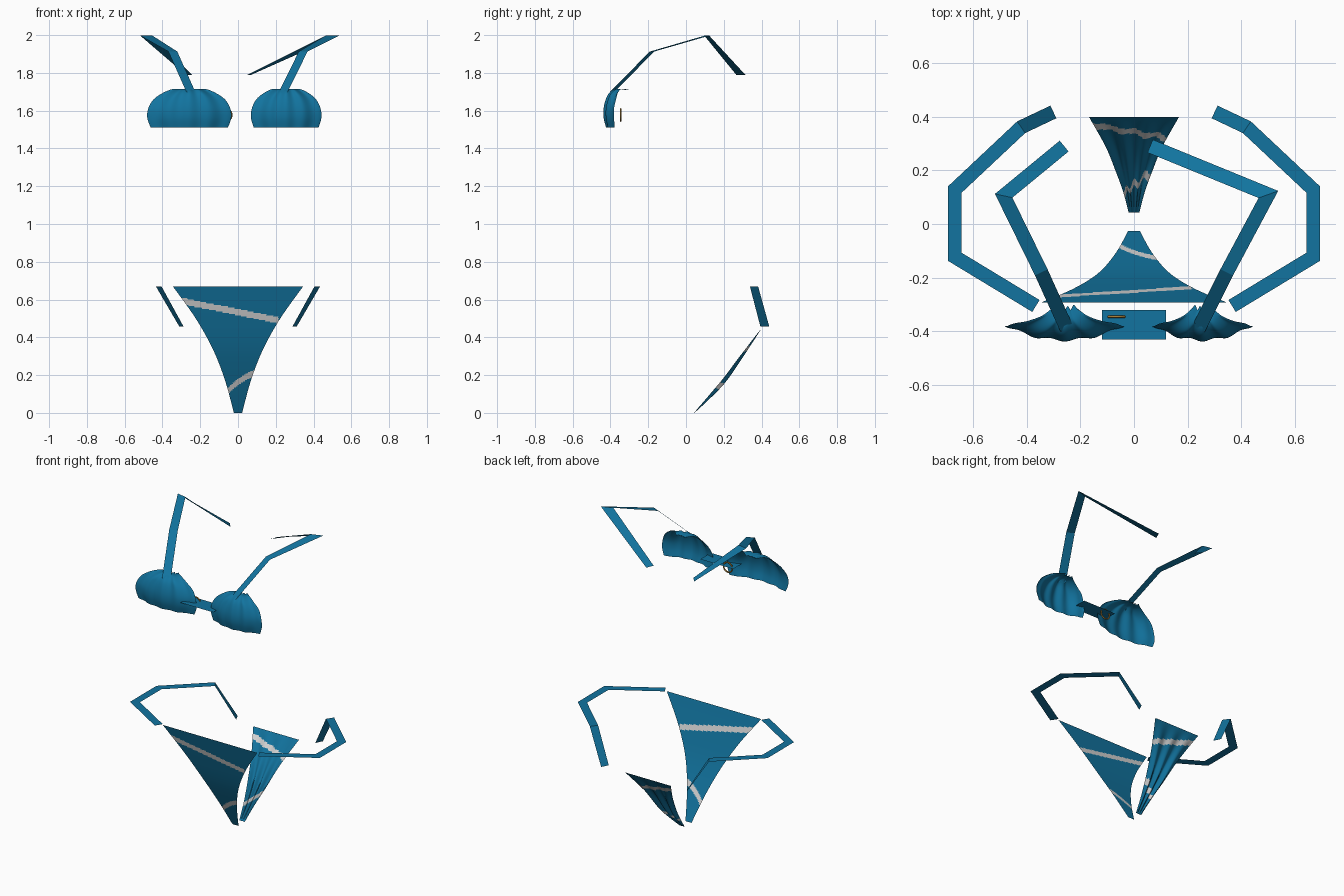
import bpy, math
from mathutils import Vector

if "Cube" in bpy.data.objects:
    bpy.data.objects.remove(bpy.data.objects["Cube"])


def material(name, rgb):
    m = bpy.data.materials.new(name)
    m.diffuse_color = (*rgb, 1)
    m.use_nodes = True
    m.node_tree.nodes["Principled BSDF"].inputs["Base Color"].default_value = m.diffuse_color
    return m


TEAL = material("teal fabric", (0.006, 0.175, 0.35))
GREY = material("pale grey stripe", (0.66, 0.66, 0.66))
GOLD = material("gold metal", (0.40, 0.22, 0.04))


def make(name, verts, faces, mats=(TEAL,), rule=None):
    me = bpy.data.meshes.new(name)
    me.from_pydata([tuple(v) for v in verts], [], faces)
    for m in mats:
        me.materials.append(m)
    for p in me.polygons:
        p.use_smooth = True
        if rule:
            p.material_index = int(rule(p.center))
    ob = bpy.data.objects.new(name, me)
    bpy.context.collection.objects.link(ob)
    return ob


def sheet(name, fn, nu, nv, **kw):
    """Open cloth surface: fn(u, v) with u in -1..1 and v in 0..1."""
    verts = [fn(2 * i / nu - 1, j / nv) for j in range(nv + 1) for i in range(nu + 1)]
    w = nu + 1
    faces = [(j * w + i, j * w + i + 1, (j + 1) * w + i + 1, (j + 1) * w + i)
             for j in range(nv) for i in range(nu)]
    return make(name, verts, faces, **kw)


def curve(points, t):
    """Smooth interpolation through evenly spaced tuples, t in 0..1."""
    n = len(points) - 1
    i = min(int(t * n), n - 1)
    f = t * n - i
    p = [points[max(0, min(n, k))] for k in (i - 1, i, i + 1, i + 2)]
    return [0.5 * (2 * b + (c - a) * f + (2 * a - 5 * b + 4 * c - d) * f * f
                   + (3 * b - a - 3 * c + d) * f ** 3) for a, b, c, d in zip(*p)]


def ribbon(name, path, width=0.052):
    """Flat strap, laid level across its path, with mitred bends."""
    pts = [Vector(p) for p in path]
    dirs = [(b - a).xy.normalized() for a, b in zip(pts, pts[1:])]
    verts = []
    for i, p in enumerate(pts):
        a, b = dirs[max(0, i - 1)], dirs[min(i, len(dirs) - 1)]
        m = (a + b).normalized()
        k = width / 2 / max(0.6, m.dot(a))
        side = Vector((m.y, -m.x, 0)) * k
        verts += [p - side, p + side]
    faces = [(2 * i, 2 * i + 1, 2 * i + 3, 2 * i + 2) for i in range(len(pts) - 1)]
    ob = make(name, verts, faces)
    for p in ob.data.polygons:
        p.use_smooth = False
    return ob


# Cups: columns of (z, centre y, half-width fraction, how far the sides fall back)
CUP = [(1.51, -0.425, 0.92, 0.045), (1.56, -0.437, 1.0, 0.055), (1.61, -0.437, 0.98, 0.055),
       (1.66, -0.425, 0.85, 0.055), (1.695, -0.405, 0.62, 0.045), (1.715, -0.37, 0.38, 0.03),
       (1.71, -0.32, 0.20, 0.01)]


def cup(name, cx, half):
    def fn(u, v):
        z, y, w, back = curve(CUP, v)
        pleat = 0.008 * math.cos(u * math.pi * 4) * (0.5 + 0.5 * v)
        return (cx + half * w * u, y + back * u * u - pleat + 0.006, z)
    return sheet(name, fn, 48, 28)


cup("left_cup", -0.258, 0.222)
cup("right_cup", 0.255, 0.186)

# Centre band joining the cups
make("centre_band", [(-0.12, -0.43, 1.59), (0.12, -0.43, 1.59),
                     (0.12, -0.32, 1.59), (-0.12, -0.32, 1.59)], [(0, 1, 2, 3)])

# Small ring behind the band
bpy.ops.mesh.primitive_torus_add(major_radius=0.032, minor_radius=0.0045, major_segments=32,
                                 minor_segments=8, location=(-0.065, -0.345, 1.577),
                                 rotation=(math.pi / 2, 0, 0))
ring = bpy.context.object
ring.name = "metal_ring"
ring.data.materials.append(GOLD)
bpy.ops.object.shade_smooth()

# Shoulder straps
ribbon("right_shoulder_strap", [(0.24, -0.39, 1.70), (0.345, -0.18, 1.913),
                                (0.50, 0.11, 1.997), (0.06, 0.29, 1.79)])
ribbon("left_shoulder_strap", [(-0.25, -0.39, 1.70), (-0.345, -0.18, 1.913),
                               (-0.485, 0.105, 1.997), (-0.26, 0.29, 1.79)])

# Hip straps, mirrored
HIP = [(0.365, -0.305, 0.67), (0.667, -0.122, 0.67), (0.667, 0.128, 0.67),
       (0.42, 0.36, 0.67), (0.30, 0.417, 0.458)]
for side, s in (("right", 1), ("left", -1)):
    ribbon(side + "_hip_strap", [(s * x, y, z) for x, y, z in HIP])


# Front panel: rows of (z, y, half-width), with two slanting stripes
FRONT = [(0.0, -0.026, 0.022), (0.17, -0.108, 0.068), (0.335, -0.182, 0.132),
         (0.50, -0.24, 0.224), (0.67, -0.292, 0.345)]


def front_fn(u, v):
    z, y, w = curve(FRONT, v)
    return (u * w, y, z)


def front_stripe(c):
    upper = abs(c.z - (0.533 - 0.2 * c.x)) < 0.017 and -0.3 < c.x < 0.215
    lower = abs(c.z - (0.163 + 0.75 * c.x - 2.5 * c.x ** 2)) < 0.017
    return upper or lower


sheet("front_panel", front_fn, 60, 110, mats=(TEAL, GREY), rule=front_stripe)

# Back panel: narrower and softly rippled, with matching stripes
BACK = [(0.0, 0.043, 0.020), (0.085, 0.125, 0.040), (0.175, 0.205, 0.068),
        (0.30, 0.295, 0.106), (0.445, 0.398, 0.167)]


def back_fn(u, v):
    z, y, w = curve(BACK, v)
    ripple = 0.009 * math.cos(u * math.pi * 3) * math.sin(math.pi * v)
    return (u * w, y + ripple, z - ripple * 0.7)


def back_stripe(c):
    return (abs(c.z - (0.365 - 0.24 * c.x)) < 0.014
            or abs(c.z - (0.105 + 0.8 * c.x)) < 0.012)


sheet("back_panel", back_fn, 48, 90, mats=(TEAL, GREY), rule=back_stripe)
